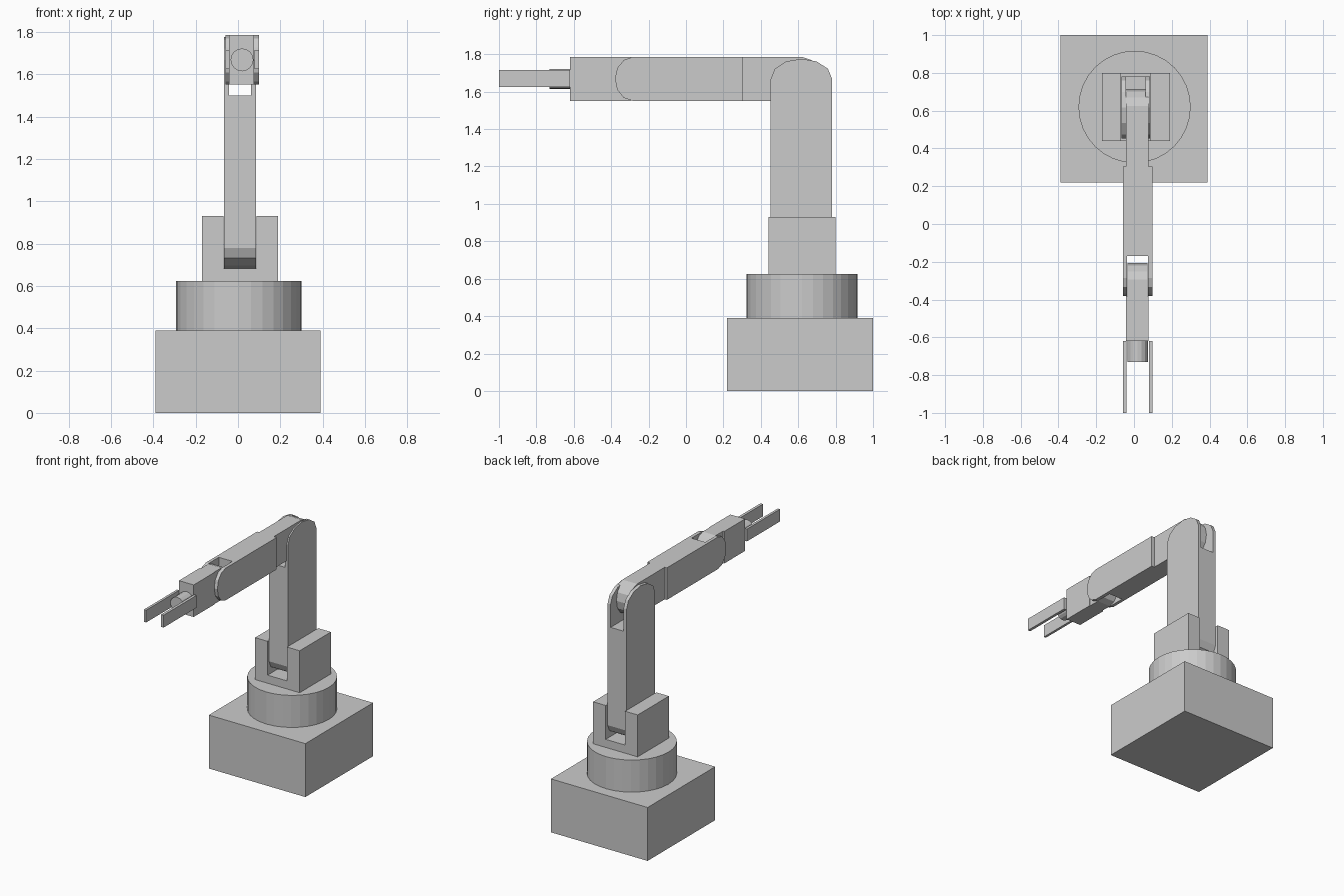
import bpy, bmesh, math

if "Cube" in bpy.data.objects:
    bpy.data.objects.remove(bpy.data.objects["Cube"])


def finish(name, bm):
    bmesh.ops.recalc_face_normals(bm, faces=bm.faces)
    mesh = bpy.data.meshes.new(name)
    bm.to_mesh(mesh)
    bm.free()
    obj = bpy.data.objects.new(name, mesh)
    bpy.context.collection.objects.link(obj)
    return obj


def prism(name, points, offset):
    """Extrude a flat outline of 3D points by an offset vector."""
    bm = bmesh.new()
    face = bm.faces.new([bm.verts.new(p) for p in points])
    ext = bmesh.ops.extrude_face_region(bm, geom=[face])
    verts = [g for g in ext["geom"] if isinstance(g, bmesh.types.BMVert)]
    bmesh.ops.translate(bm, vec=offset, verts=verts)
    return finish(name, bm)


def side_prism(name, x0, x1, profile):
    return prism(name, [(x0, y, z) for y, z in profile], (x1 - x0, 0, 0))


def box(name, x0, x1, y0, y1, z0, z1):
    return side_prism(name, x0, x1, [(y0, z0), (y1, z0), (y1, z1), (y0, z1)])


def arc(cy, cz, ry, rz, start, steps=6):
    """Half ellipse in the yz plane, counter-clockwise from the start angle."""
    return [(cy + ry * math.cos(math.radians(start + 180 * i / steps)),
             cz + rz * math.sin(math.radians(start + 180 * i / steps)))
            for i in range(steps + 1)]


def cylinder(name, center, radius, height, sides, axis="Z"):
    rot = (math.pi / 2, 0, 0) if axis == "Y" else (0, 0, 0)
    bpy.ops.mesh.primitive_cylinder_add(vertices=sides, radius=radius, depth=height,
                                        location=center, rotation=rot)
    bpy.context.object.name = name


def cut(obj, cutter):
    mod = obj.modifiers.new("slot", "BOOLEAN")
    mod.operation = "DIFFERENCE"
    mod.solver = "EXACT"
    mod.object = cutter
    bpy.context.view_layer.objects.active = obj
    bpy.ops.object.modifier_apply(modifier=mod.name)
    bpy.data.objects.remove(cutter)


ARM_Z, HALF = 1.668, 0.117
LOW, TOP = ARM_Z - HALF, ARM_Z + HALF

# Base and turntable
box("base", -0.39, 0.39, 0.22, 1.0, 0, 0.39)
cylinder("turntable", (0.003, 0.62, 0.507), 0.297, 0.234, 32)

# U-shaped shoulder bracket
u_shape = [(-0.17, 0.62), (0.19, 0.62), (0.19, 0.93), (0.088, 0.93),
           (0.088, 0.683), (-0.069, 0.683), (-0.069, 0.93), (-0.17, 0.93)]
prism("shoulder_bracket", [(x, 0.44, z) for x, z in u_shape], (0, 0.36, 0))

# Lower arm: rounded both ends, forked at the top
lower = side_prism("lower_arm", -0.067, 0.086,
                   arc(0.617, ARM_Z, 0.164, 0.108, 0) + arc(0.617, 0.78, 0.164, 0.097, 180))
cut(lower, box("cutter", -0.043, 0.062, 0.3, 0.95, 1.50, 1.9))

# Upper arm: tongue held by the lower arm, body forked at the front
side_prism("upper_arm_tongue", -0.042, 0.076,
           [(0.30, TOP), (0.30, LOW)] + arc(0.624, ARM_Z, 0.09, HALF, -90))
upper = side_prism("upper_arm", -0.059, 0.099,
                   [(0.305, LOW), (0.305, TOP)] + arc(-0.285, ARM_Z, 0.095, HALF, 90))
cut(upper, box("cutter", -0.036, 0.074, -0.6, -0.17, 1.4, 1.9))

# Wrist: narrow rounded tongue and front block
side_prism("wrist_tongue", -0.034, 0.072,
           [(-0.38, TOP), (-0.38, LOW)] + arc(-0.295, ARM_Z, 0.088, HALF, -90))
box("wrist_block", -0.043, 0.076, -0.62, -0.38, LOW, TOP)

# Gripper hub and fingers
cylinder("gripper_hub", (0.019, -0.67, ARM_Z), 0.054, 0.12, 16, "Y")
for side, x0, x1 in (("left", -0.059, -0.041), ("right", 0.079, 0.099)):
    box("gripper_finger_" + side, x0, x1, -1.0, -0.62, 1.625, 1.715)
